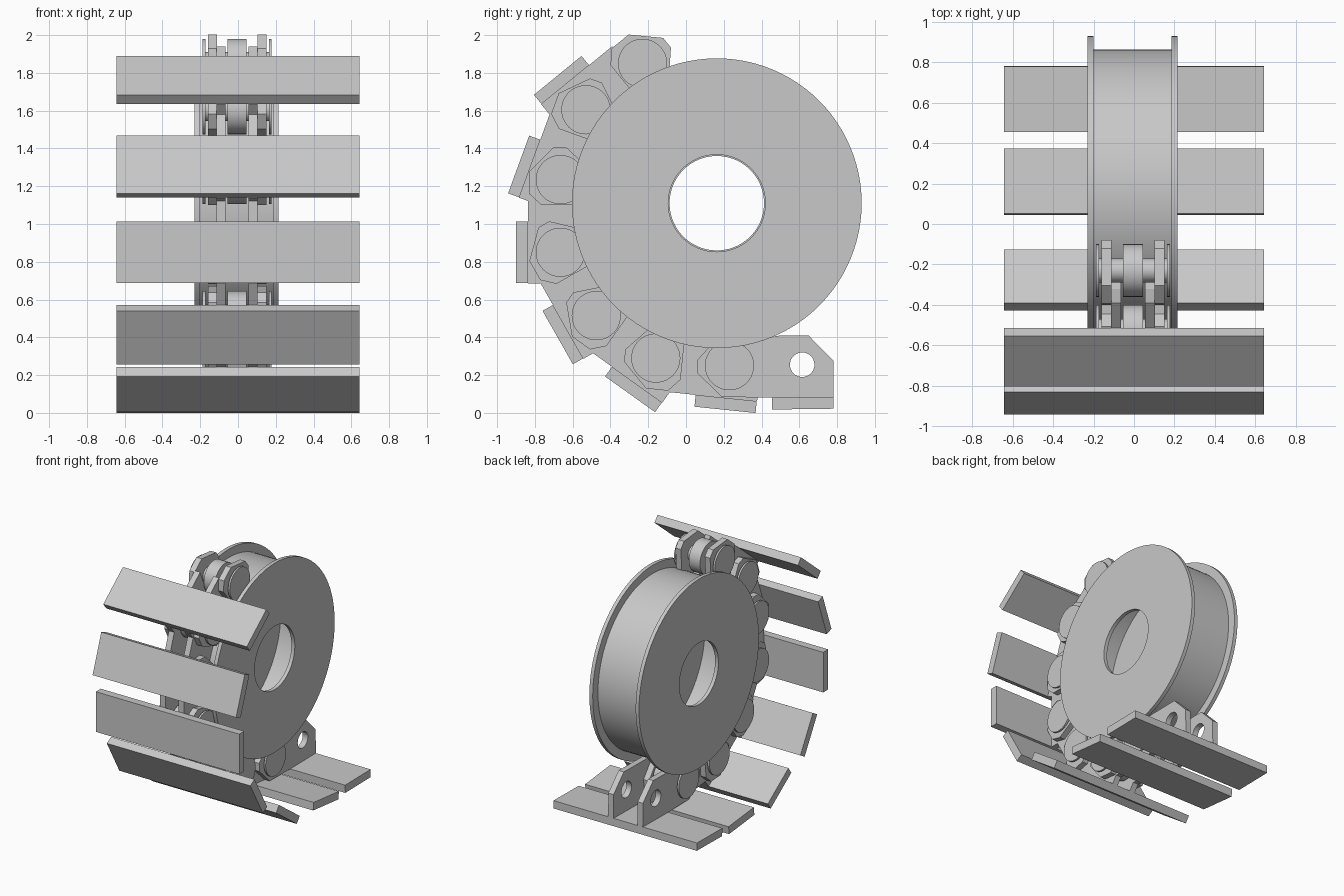
import bpy, bmesh, math
from mathutils import Vector, Matrix

cube = bpy.data.objects.get("Cube")
if cube:
    bpy.data.objects.remove(cube)

steel = bpy.data.materials.new("grey_steel")
steel.use_nodes = True
GREY = (0.58, 0.58, 0.58, 1)
steel.diffuse_color = GREY
steel.node_tree.nodes["Principled BSDF"].inputs["Base Color"].default_value = GREY

CX = -0.005  # middle plane of the wheel and links


def finish(bm, name, smooth=False):
    bmesh.ops.recalc_face_normals(bm, faces=bm.faces[:])
    mesh = bpy.data.meshes.new(name)
    bm.to_mesh(mesh)
    bm.free()
    mesh.materials.append(steel)
    obj = bpy.data.objects.new(name, mesh)
    bpy.context.collection.objects.link(obj)
    if smooth:
        bpy.ops.object.select_all(action='DESELECT')
        obj.select_set(True)
        bpy.context.view_layer.objects.active = obj
        bpy.ops.object.shade_smooth_by_angle(angle=math.radians(35))
    return obj


def lathe(name, profile, centre, closed=False, steps=48):
    """Spin (x, radius) points about an axis along x."""
    bm = bmesh.new()
    verts = [bm.verts.new((CX + x, centre.y, centre.z + r)) for x, r in profile]
    edges = [bm.edges.new(p) for p in zip(verts, verts[1:])]
    if closed:
        edges.append(bm.edges.new((verts[-1], verts[0])))
    bmesh.ops.spin(bm, geom=verts + edges, cent=(CX, centre.y, centre.z),
                   axis=(1, 0, 0), angle=math.tau, steps=steps)
    bmesh.ops.remove_doubles(bm, verts=bm.verts[:], dist=1e-4)
    return finish(bm, name, True)


def prism(name, profile, x0, x1, origin, along, out, hole=0):
    """Extrude a (along, outward) outline across x, with an optional round hole."""
    bm = bmesh.new()
    loops = [profile]
    if hole:
        turns = [math.tau * i / 32 for i in range(32)]
        loops.append([(hole * math.cos(a), hole * math.sin(a)) for a in turns])
    edges = []
    for loop in loops:
        vs = [bm.verts.new(origin + along * s + out * n + Vector((x0, 0, 0)))
              for s, n in loop]
        edges += [bm.edges.new((vs[i - 1], vs[i])) for i in range(len(vs))]
    if hole:
        bmesh.ops.triangle_fill(bm, edges=edges, use_beauty=True)
    else:
        bm.faces.new(vs)
    res = bmesh.ops.extrude_face_region(bm, geom=bm.faces[:])
    moved = [v for v in res["geom"] if isinstance(v, bmesh.types.BMVert)]
    bmesh.ops.translate(bm, verts=moved, vec=(x1 - x0, 0, 0))
    return finish(bm, name, bool(hole))


# Hollow flanged wheel
lathe("idler_wheel", [
    (-0.225, 0.25), (-0.225, 0.767), (-0.195, 0.767), (-0.195, 0.70),
    (0.19, 0.70), (0.19, 0.767), (0.22, 0.767), (0.22, 0.257),
    (0.19, 0.257), (0.19, 0.67), (-0.195, 0.67), (-0.195, 0.25)],
    Vector((0, 0.163, 1.11)), closed=True, steps=96)

# Pin centres along the chain (y, z)
pins = [Vector((0, y, z)) for y, z in [
    (0.615, 0.255), (0.23, 0.25), (-0.16, 0.29), (-0.475, 0.515),
    (-0.665, 0.85), (-0.665, 1.235), (-0.53, 1.605), (-0.23, 1.85)]]

# Link outlines: inner near end, outer far lug, and the full plate of the end link
near = [(-0.165, 0.172), (-0.165, -0.02), (-0.035, -0.155),
        (0.27, -0.155), (0.27, 0), (0.32, 0.172)]
lug = [(0.31, 0.165), (0.25, 0.1), (0.25, -0.09), (0.31, -0.155),
       (0.44, -0.155), (0.557, -0.03), (0.557, 0.036), (0.427, 0.165)]
full = near[:3] + lug[4:] + [(0.16, 0.172)]
shoe = [(-0.163, 0.172), (0.162, 0.172), (0.162, 0.235), (-0.163, 0.235)]

for i, (a, b) in enumerate(zip(pins, pins[1:]), 1):
    along = (b - a).normalized()
    out = Matrix.Rotation(math.pi / 2, 3, 'X') @ along
    prism(f"track_shoe_{i}", shoe, -0.644, 0.642, a, along, out)
    for side, sign in (("left", 1), ("right", -1)):
        def plate(name, outline, lo, hi, hole=0):
            x0, x1 = sorted((CX + sign * lo, CX + sign * hi))
            prism(f"{name}_{side}_{i}", outline, x0, x1, a, along, out, hole)
        if i == 1:
            plate("end_link", full, 0.108, 0.155, 0.065)
        else:
            plate("inner_link", near, 0.06, 0.108)
            plate("link_lug", lug, 0.107, 0.155)

# Pins with end caps and a wide middle bush
R, r = 0.13, 0.06
half = [(0.05, R), (0.05, r), (0.168, r), (0.168, R), (0.183, R), (0.183, 0)]
pin_profile = [(-x, y) for x, y in reversed(half)] + half
for i, p in enumerate(pins[1:], 1):
    lathe(f"link_pin_{i}", pin_profile, p)
